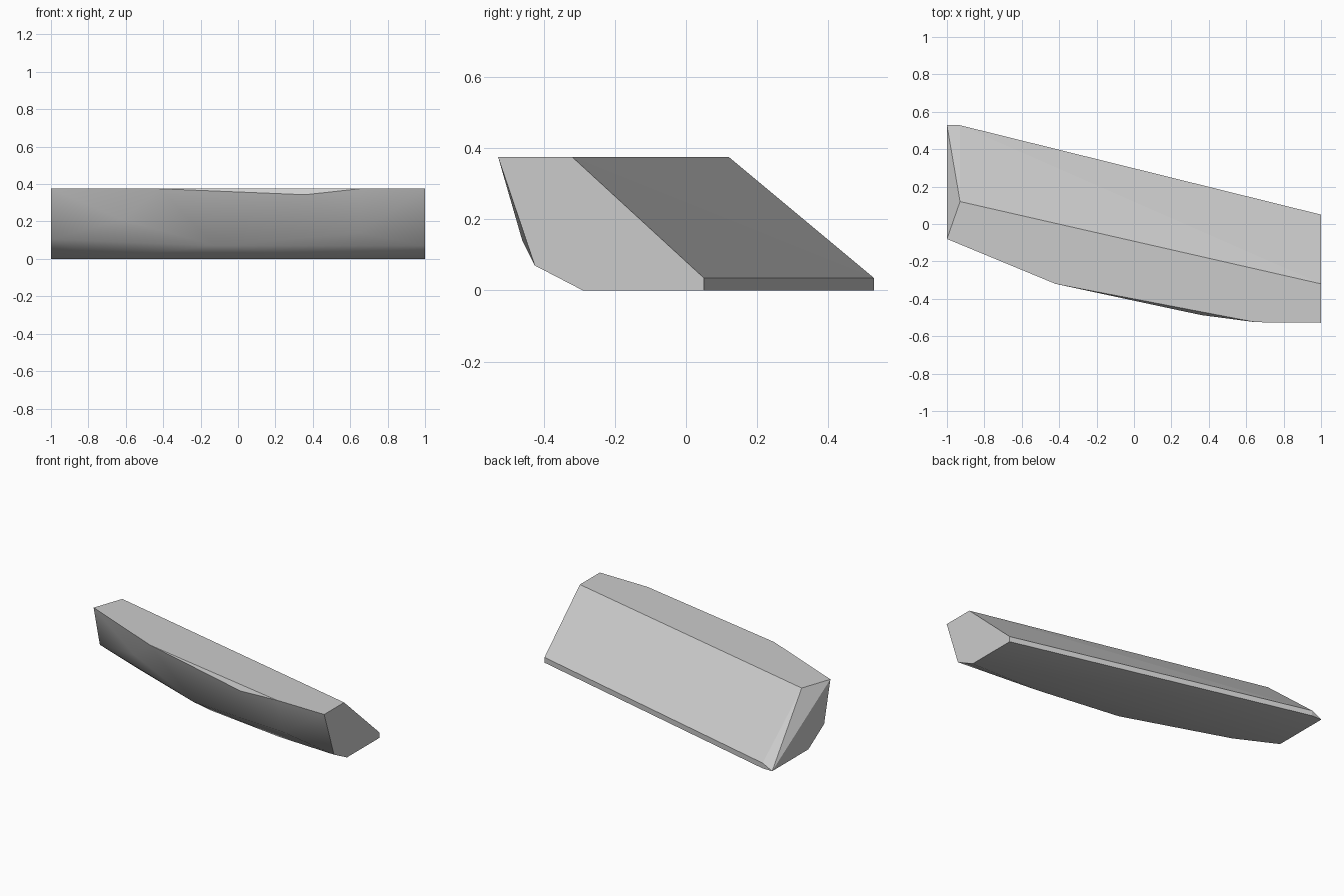
import bpy
import bmesh

cube = bpy.data.objects.get("Cube")
if cube:
    bpy.data.objects.remove(cube, do_unlink=True)

TOP = 0.375    # height of the flat top
LIP = 0.035    # height of the thin rear edge

# Flat outlines and the bulging front
top = [(x, y, TOP) for x, y in (
    (-1, -0.08), (-0.42, -0.32), (0.65, -0.525), (1, -0.528), (1, -0.32), (-0.93, 0.12))]
bottom = [(x, y, 0) for x, y in (
    (-1, 0.15), (-0.74, 0.02), (-0.06, -0.21), (0.51, -0.285), (1, -0.29),
    (1, 0.05), (-0.93, 0.528), (-1, 0.528))]
rear_lip = [(1, 0.05, LIP), (-0.93, 0.528, LIP)]
front = [(-1, -0.015, 0.105), (-0.62, -0.2, 0.21), (-0.12, -0.295, 0.07),
         (0.36, -0.487, 0.343), (0.65, -0.46, 0.14), (1, -0.425, 0.07)]

# The block is the convex skin around those points
bm = bmesh.new()
for p in top + bottom + rear_lip + front:
    bm.verts.new(p)
hull = bmesh.ops.convex_hull(bm, input=bm.verts[:])
bmesh.ops.delete(bm, geom=hull["geom_interior"], context="VERTS")
bmesh.ops.dissolve_limit(bm, angle_limit=0.01, verts=bm.verts[:], edges=bm.edges[:])
bmesh.ops.recalc_face_normals(bm, faces=bm.faces[:])


def is_rounded(face):
    """Front and underside blend together; all other faces stay crisp."""
    n = face.normal
    return n.z < 0.4 and n.y < 0.3 and abs(n.x) < 0.9


for f in bm.faces:
    f.smooth = is_rounded(f)
for e in bm.edges:
    e.smooth = all(is_rounded(f) for f in e.link_faces)

mesh = bpy.data.meshes.new("angled_block")
bm.to_mesh(mesh)
bm.free()
block = bpy.data.objects.new("angled_block", mesh)
bpy.context.collection.objects.link(block)

# Plain grey
grey = bpy.data.materials.new("light_grey")
grey.use_nodes = True
colour = (0.6, 0.6, 0.6, 1)
grey.diffuse_color = colour
grey.node_tree.nodes["Principled BSDF"].inputs["Base Color"].default_value = colour
mesh.materials.append(grey)
